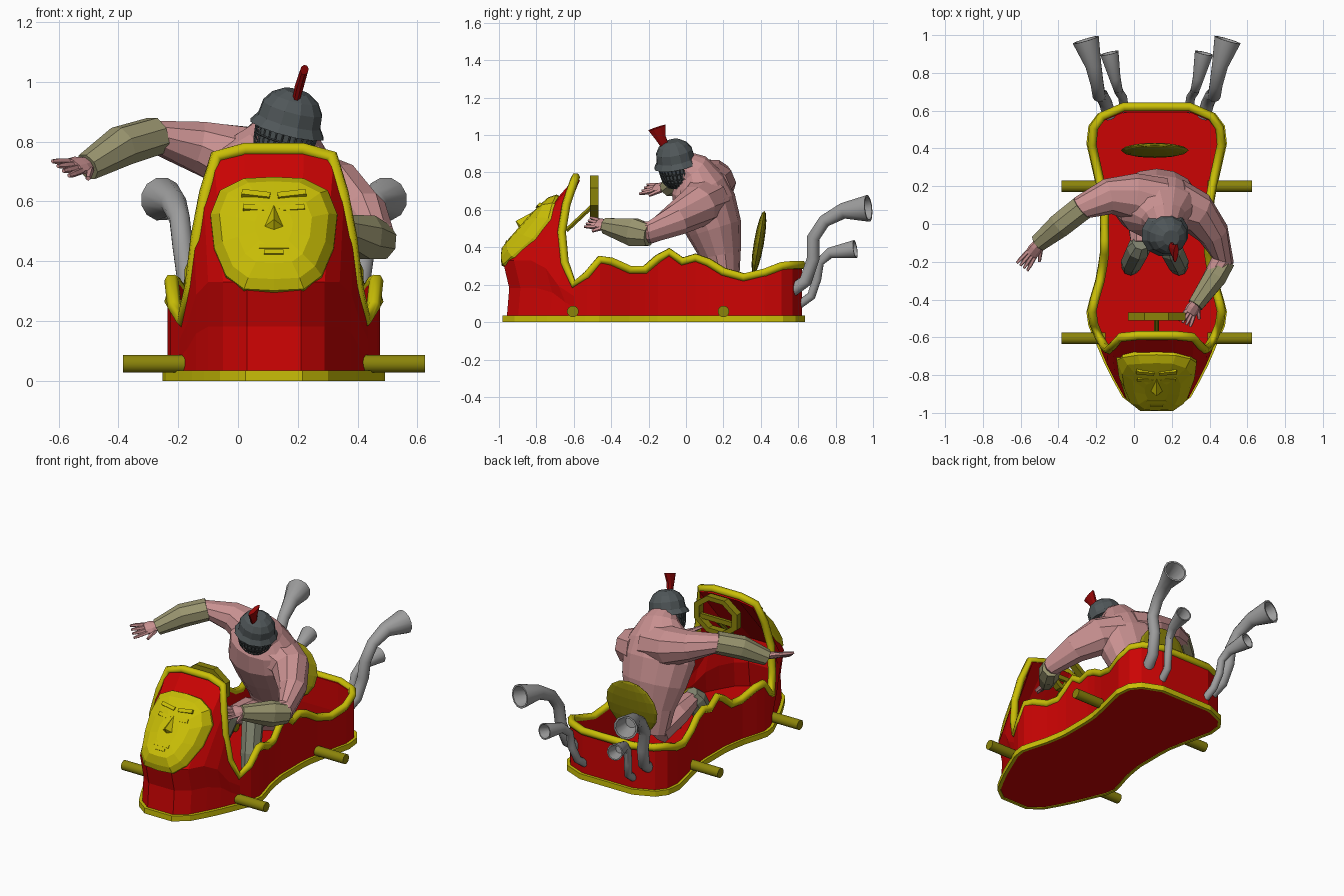
import bpy, bmesh, math
from mathutils import Vector, Matrix
from mathutils.bvhtree import BVHTree

cube = bpy.data.objects.get("Cube")
if cube:
    bpy.data.objects.remove(cube)

CX = 0.12  # centre line of the cart


def material(name, rgb):
    m = bpy.data.materials.new(name)
    m.use_nodes = True
    m.diffuse_color = (*rgb, 1)
    m.node_tree.nodes["Principled BSDF"].inputs["Base Color"].default_value = (*rgb, 1)
    return m


RED = material("cart red", (.6, .001, .001))
GOLD = material("gold", (.59, .52, .002))
DULL = material("dull gold", (.26, .23, .003))
SKIN = material("skin", (.58, .28, .28))
LEATHER = material("leather", (.32, .3, .16))
GREAVE = material("grey leather", (.22, .23, .16))
STEEL = material("pipe grey", (.34, .34, .34))
IRON = material("helmet iron", (.08, .095, .1))
CREST = material("crest red", (.3, .002, .002))


def add(name, bm, mat, smooth=False):
    bmesh.ops.recalc_face_normals(bm, faces=bm.faces)
    me = bpy.data.meshes.new(name)
    bm.to_mesh(me)
    bm.free()
    me.materials.append(mat)
    ob = bpy.data.objects.new(name, me)
    bpy.context.collection.objects.link(ob)
    if smooth:
        bpy.ops.object.select_all(action='DESELECT')
        ob.select_set(True)
        bpy.context.view_layer.objects.active = ob
        bpy.ops.object.shade_smooth_by_angle(angle=math.radians(40))
    return ob


def bridge(bm, a, b):
    n = len(a)
    for i in range(n):
        j = (i + 1) % n
        bm.faces.new((a[i], a[j], b[j], b[i]))


def tube(name, pts, mat, ref=(0, 0, 1), sides=8, mouth=False, smooth=False):
    """Sweep of elliptical rings through (x, y, z, radius along ref, radius across)."""
    bm = bmesh.new()
    P = [Vector(p[:3]) for p in pts]
    rings = []

    def ring(c, t, a, b):
        u = Vector(ref) - t * t.dot(Vector(ref))
        u.normalize()
        v = t.cross(u)
        rings.append([bm.verts.new(c + u * a * math.cos(k) + v * b * math.sin(k))
                      for k in (math.tau * (i + .5) / sides for i in range(sides))])

    for i, p in enumerate(pts):
        t = (P[min(i + 1, len(P) - 1)] - P[max(i - 1, 0)]).normalized()
        ring(P[i], t, p[3], p[-1])
    if mouth:  # hollow end
        r = pts[-1][3]
        ring(P[-1], t, r * .85, r * .85)
        ring(P[-1] - t * r * 1.5, t, r * .5, r * .5)
    for a, b in zip(rings, rings[1:]):
        bridge(bm, a, b)
    bm.faces.new(rings[0][::-1])
    bm.faces.new(rings[-1])
    return add(name, bm, mat, smooth)


def box(name, loc, size, mat, rx=0.0, ry=0.0):
    bm = bmesh.new()
    bmesh.ops.create_cube(bm, size=1)
    bm.transform(Matrix.Translation(loc) @ Matrix.Rotation(rx, 4, 'X')
                 @ Matrix.Rotation(ry, 4, 'Y') @ Matrix.Diagonal((*size, 1)))
    return add(name, bm, mat)


# Cart hull: half-outline columns from the front centre to the back centre
hood = [(0, -.96, 0, -.59, .775), (.09, -.96, .1, -.59, .775), (.17, -.9, .2, -.6, .75),
        (.22, -.81, .235, -.64, .63), (.26, -.73, .265, -.665, .48), (.29, -.66, .285, -.65, .32)]
sides = [(.315, -.6, .2), (.345, -.53, .25), (.355, -.46, .335), (.34, -.4, .325), (.31, -.3, .28),
         (.295, -.22, .28), (.285, -.15, .34), (.285, -.09, .375), (.285, -.02, .325),
         (.285, .05, .345), (.29, .12, .32), (.305, .2, .27), (.33, .31, .24), (.355, .42, .265),
         (.345, .51, .3), (.3, .57, .305), (.18, .62, .305), (0, .62, .305)]
columns = []
for bx, by, tx, ty, tz in hood:
    mz = min(.33, tz * .6)
    columns.append([(bx, by, .004), (bx, by + .015, mz * .55), (bx, by - .02, mz), (tx, ty, tz)])
for x, y, z in sides:
    columns.append([(x, y, .004), (x, y, z * .4), (x, y, z * .7), (x, y, z)])
columns += [[(-x, y, z) for x, y, z in c] for c in columns[-2:0:-1]]
columns = [[Vector((x + CX, y, z)) for x, y, z in c] for c in columns]

bm = bmesh.new()
rows = [[bm.verts.new(c[r]) for c in columns] for r in range(4)]
for a, b in zip(rows, rows[1:]):
    bridge(bm, a, b)
bm.faces.new(rows[0][::-1])
bm.normal_update()
surface = BVHTree.FromBMesh(bm)
hull = add("cart_hull", bm, RED)
mod = hull.modifiers.new("wall", 'SOLIDIFY')
mod.thickness, mod.offset = .03, -1

# Gold edging along the rim
curve = bpy.data.curves.new("rim_trim", 'CURVE')
curve.dimensions = '3D'
curve.bevel_depth, curve.bevel_resolution = .024, 1
sp = curve.splines.new('POLY')
sp.points.add(len(columns) - 1)
for p, c in zip(sp.points, columns):
    p.co = (CX + (c[3].x - CX) * .965, c[3].y, c[3].z, 1)
sp.use_cyclic_u = True
curve.materials.append(GOLD)
rim = bpy.data.objects.new("rim_trim", curve)
bpy.context.collection.objects.link(rim)

# Gold band round the base
bm = bmesh.new()
low, high = ([bm.verts.new((CX + (c[0].x - CX) * 1.02, c[0].y * 1.012, z)) for c in columns]
             for z in (0, .035))
bridge(bm, low, high)
band = add("base_trim", bm, GOLD)
mod = band.modifiers.new("band", 'SOLIDIFY')
mod.thickness, mod.offset = .02, 0

# Axle stubs
for y in (-.605, .2):
    for s in (-1, 1):
        tube("axle", [(CX + s * .27, y, .057, .031), (CX + s * .505, y, .057, .031)], DULL,
             sides=12, smooth=True)


# Face mask laid over the hood
def on_hood(x, z, lift):
    hit = surface.ray_cast(Vector((x, -2, z)), Vector((0, 1, 0)))[0]
    y = hit.y if hit else -.66
    return Vector((x, max(y - lift * .8, -.99), z + lift * .4))


outline = [(0, .295), (.1, .3), (.16, .345), (.2, .44), (.212, .55), (.18, .63), (.1, .67), (0, .675)]
outline += [(-x, z) for x, z in outline[-2:0:-1]]
bm = bmesh.new()
rings = []
for scale, lift in ((1, -.012), (1, .018), (.86, .045), (.6, .055), (.3, .06)):
    rings.append([bm.verts.new(on_hood(CX + x * scale, .49 + (z - .49) * scale, lift))
                  for x, z in outline])
for a, b in zip(rings, rings[1:]):
    bridge(bm, a, b)
bm.faces.new(rings[-1])
add("face_mask", bm, GOLD)
slope = math.radians(-41)
for s in (-1, 1):
    box("brow", on_hood(CX + s * .06, .6, .05), (.095, .025, .022), GOLD, slope, s * -.15)
    box("eyelid", on_hood(CX + s * .06, .555, .05), (.085, .018, .022), GOLD, slope, s * -.1)
box("upper_lip", on_hood(CX, .425, .052), (.1, .016, .018), GOLD, slope)
box("lower_lip", on_hood(CX, .405, .052), (.065, .02, .016), GOLD, slope)
bm = bmesh.new()
bridge_top, left, base, right, tip = [bm.verts.new(on_hood(CX + x, z, l)) for x, z, l in (
    (0, .57, .055), (-.042, .49, .045), (0, .475, .045), (.042, .49, .045), (0, .5, .1))]
for a, b in ((bridge_top, left), (left, base), (base, right), (right, bridge_top)):
    bm.faces.new((a, b, tip))
add("nose", bm, GOLD)

# Steering wheel and column
bm = bmesh.new()
hoops = []
for i in range(8):
    a = math.tau * (i + .5) / 8
    hoops.append([bm.verts.new((CX + r * math.cos(a), -.49 + d, .67 + r * .75 * math.sin(a)))
                  for r, d in ((.165, -.022), (.165, .022), (.125, .022), (.125, -.022))])
for i in range(8):
    bridge(bm, hoops[i], hoops[(i + 1) % 8])
add("steering_wheel", bm, DULL)
box("wheel_spoke", (CX, -.49, .64), (.26, .02, .03), DULL)
tube("steering_column", [(CX, -.64, .49, .013), (CX, -.49, .63, .013)], DULL, sides=6)

# Round shield behind the driver
bm = bmesh.new()
bmesh.ops.create_uvsphere(bm, u_segments=16, v_segments=8, radius=.18)
bm.transform(Matrix.Translation((CX - .01, .39, .425)) @ Matrix.Rotation(-.17, 4, 'X')
             @ Matrix.Diagonal((1, .15, .96, 1)))
add("shield_backrest", bm, DULL)

# Horn-shaped exhausts
big = [(.25, .57, .17), (.27, .64, .22), (.29, .68, .34), (.305, .68, .45), (.315, .74, .54),
       (.335, .84, .595), (.375, .975, .608)]
small = [(.17, .6, .09), (.18, .67, .14), (.2, .7, .23), (.205, .715, .32), (.22, .77, .37),
         (.25, .905, .39)]
for s in (-1, 1):
    for label, path, r in (("large", big, .035), ("small", small, .024)):
        scale = [1] * (len(path) - 2) + [1.25, 2.1]
        tube(label + "_exhaust", [(CX + s * x, y, z, r * k) for (x, y, z), k in zip(path, scale)],
             STEEL, ref=(1, 0, 0), sides=12, mouth=True, smooth=True)

# Driver: broad hunched torso
tube("torso", [(.12, .21, .2, .13, .075), (.12, .185, .36, .16, .11), (.12, .15, .5, .21, .15),
               (.12, .1, .63, .235, .17), (.13, .065, .74, .205, .15), (.155, .03, .82, .12, .1),
               (.165, -.04, .86, .065, .065)], SKIN, ref=(1, 0, 0), sides=14)


# Hand with spread fingers
def hand(wrist, tip):
    w, d = Vector(wrist), Vector(tip) - Vector(wrist)
    across = d.cross(Vector((0, 0, 1))).normalized()
    across = (across + Vector((0, 0, .7))).normalized()
    palm = w + d * .5
    tube("palm", [(*w, .03, .022), (*(w + d * .25), .042, .02), (*palm, .04, .016)], SKIN, ref=across)
    for i in range(4):
        k = i - 1.5
        tube("finger", [(*(palm + across * k * .019 - d * .05), .012), (*(palm + across * k * .025 + d * .28), .011),
                        (*(palm + across * k * .028 + d * .48), .007)], SKIN, sides=5)
    tube("thumb", [(*(w + d * .15 - across * .03), .014), (*(w + d * .5 - across * .07), .009)], SKIN, sides=5)


# Outstretched right arm
tube("right_arm", [(.13, .1, .71, .13, .15), (-.01, .145, .745, .115, .125), (-.14, .145, .785, .088, .095),
                   (-.28, .085, .815, .058, .065), (-.5, -.1, .72, .035, .035)], SKIN, sides=10)
tube("right_cuff", [(-.275, .085, .82, .066, .072), (-.39, -.005, .785, .07, .07),
                    (-.505, -.1, .715, .048, .05)], LEATHER)
hand((-.5, -.1, .725), (-.595, -.23, .71))

# Left arm reaching for the wheel
tube("left_arm", [(.22, .09, .65, .13, .15), (.33, .06, .62, .115, .115), (.42, -.05, .55, .09, .085),
                  (.47, -.19, .48, .062, .06), (.33, -.42, .5, .035, .035)], SKIN, sides=10)
tube("left_cuff", [(.485, -.195, .465, .062, .055), (.43, -.28, .48, .08, .065),
                   (.325, -.43, .515, .045, .045)], LEATHER)
hand((.325, -.42, .52), (.265, -.53, .535))

# Bent legs with shin guards
for s in (-1, 1):
    x = .11 + s * .075
    tube("thigh", [(CX + s * .06, .2, .2, .08), (x, .04, .27, .08), (x, -.1, .3, .055)], SKIN)
    tube("shin_guard", [(x, -.1, .34, .045, .045), (x + s * .01, -.13, .3, .065, .065),
                        (x + s * .045, -.2, .14, .06, .06), (x + s * .055, -.23, .03, .045, .045)], GREAVE)

# Helmet tipped to the left
c, up = Vector((.17, -.055, .865)), Vector((.25, -.18, .95)).normalized()


def head_rings(*steps):
    return [(*(c + up * h), r, r * .95) for h, r in steps]


tube("helmet_dome", head_rings((-.025, .13), (.005, .11), (.05, .105), (.085, .082), (.108, .045)),
     IRON, ref=(1, 0, 0), sides=12)
tube("visor", head_rings((-.14, .06), (-.1, .088), (-.02, .1)), IRON, ref=(1, 0, 0), sides=12)
grille = tube("visor_grille", head_rings((-.135, .072), (-.11, .09), (-.085, .098), (-.055, .102),
                                         (-.02, .106)), IRON, ref=(1, 0, 0), sides=28)
grille.modifiers.new("bars", 'WIREFRAME').thickness = .006
tube("helmet_crest", [(.193, -.11, .935, .022, .013), (.205, -.135, .985, .03, .016),
                      (.222, -.155, 1.04, .052, .014)], CREST, ref=(0, 1, 0))
